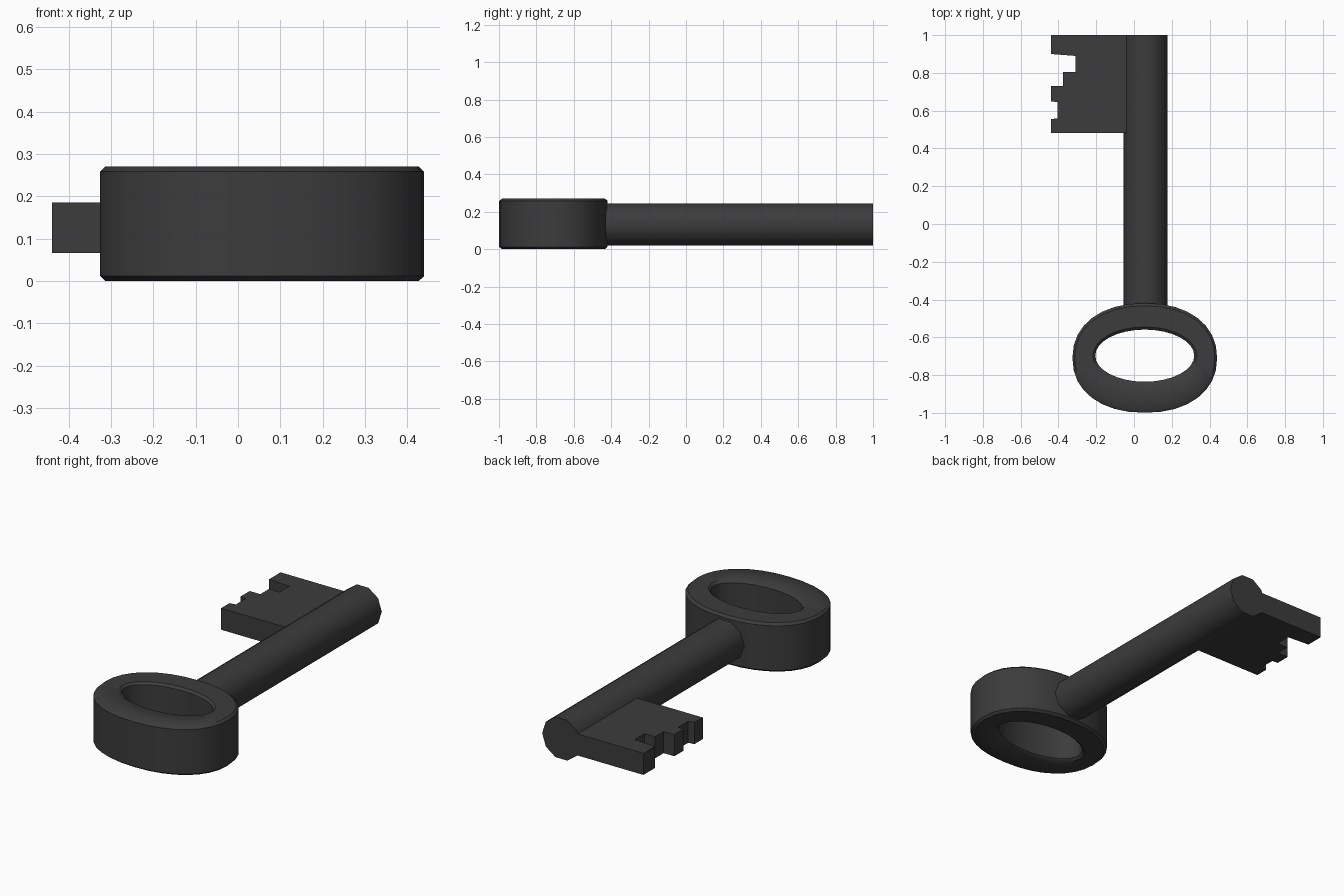
import bpy, bmesh
from math import cos, sin, pi, copysign
from mathutils import Matrix

if "Cube" in bpy.data.objects:
    bpy.data.objects.remove(bpy.data.objects["Cube"])

dark = bpy.data.materials.new("dark_metal")
dark.diffuse_color = (0.045, 0.045, 0.045, 1)
dark.use_nodes = True
dark.node_tree.nodes["Principled BSDF"].inputs["Base Color"].default_value = dark.diffuse_color


def finish(name, bm, smooth=None):
    bmesh.ops.recalc_face_normals(bm, faces=bm.faces)
    mesh = bpy.data.meshes.new(name)
    bm.to_mesh(mesh)
    bm.free()
    mesh.materials.append(dark)
    obj = bpy.data.objects.new(name, mesh)
    bpy.context.collection.objects.link(obj)
    if smooth:
        bpy.ops.object.select_all(action='DESELECT')
        bpy.context.view_layer.objects.active = obj
        obj.select_set(True)
        bpy.ops.object.shade_smooth_by_angle(angle=smooth)
    return obj


def oval(cx, cy, a, b, n, t):
    """Point on a slightly squared ellipse."""
    c, s = cos(t), sin(t)
    return (cx + a * copysign(abs(c) ** (2 / n), c),
            cy + b * copysign(abs(s) ** (2 / n), s))


# Oval handle: chamfered section swept between the inner and outer ovals
bm = bmesh.new()
height, ch, segs = 0.27, 0.012, 32
section = [(0, ch), (0.1, 0), (0.9, 0), (1, ch),
           (1, height - ch), (0.9, height), (0.1, height), (0, height - ch)]
rings = []
for i in range(segs):
    t = 2 * pi * i / segs
    xi, yi = oval(0.057, -0.697, 0.262, 0.138, 2.0, t)
    xo, yo = oval(0.057, -0.709, 0.383, 0.29, 2.2, t)
    rings.append([bm.verts.new((xi + (xo - xi) * u, yi + (yo - yi) * u, z))
                  for u, z in section])
for i in range(segs):
    a, b = rings[i], rings[(i + 1) % segs]
    for j in range(len(section)):
        k = (j + 1) % len(section)
        bm.faces.new((a[j], a[k], b[k], b[j]))
finish("handle_ring", bm, 0.7)

# Ten-sided shaft along y
y0, y1 = -0.46, 1.0
bm = bmesh.new()
bmesh.ops.create_cone(bm, cap_ends=True, segments=10, radius1=0.117,
                      radius2=0.117, depth=y1 - y0)
# align a corner with the x axis, then lay the shaft down
corner = max(bm.verts, key=lambda v: v.co.y)
turn = pi / 2 if abs(corner.co.x) < 1e-4 else 0
bmesh.ops.transform(bm, verts=bm.verts,
                    matrix=Matrix.Translation((0.061, (y0 + y1) / 2, 0.132))
                    @ Matrix.Rotation(pi / 2, 4, 'X')
                    @ Matrix.Rotation(turn, 4, 'Z'))
finish("shaft", bm, 0.7)

# Notched key bit
profile = [(-0.03, 1.0), (-0.44, 1.0), (-0.44, 0.90), (-0.31, 0.89),
           (-0.31, 0.805), (-0.375, 0.805), (-0.375, 0.73), (-0.44, 0.73),
           (-0.44, 0.65), (-0.405, 0.645), (-0.405, 0.56), (-0.44, 0.555),
           (-0.44, 0.482), (-0.03, 0.482)]
bm = bmesh.new()
face = bm.faces.new([bm.verts.new((x, y, 0.066)) for x, y in profile])
out = bmesh.ops.extrude_face_region(bm, geom=[face])
top = [v for v in out["geom"] if isinstance(v, bmesh.types.BMVert)]
bmesh.ops.translate(bm, verts=top, vec=(0, 0, 0.119))
# keep the underside if the extrude consumed it
if not any(all(abs(v.co.z - 0.066) < 1e-5 for v in f.verts) for f in bm.faces):
    low = [e for e in bm.edges if e.is_boundary]
    bmesh.ops.contextual_create(bm, geom=low)
finish("key_bit", bm)
